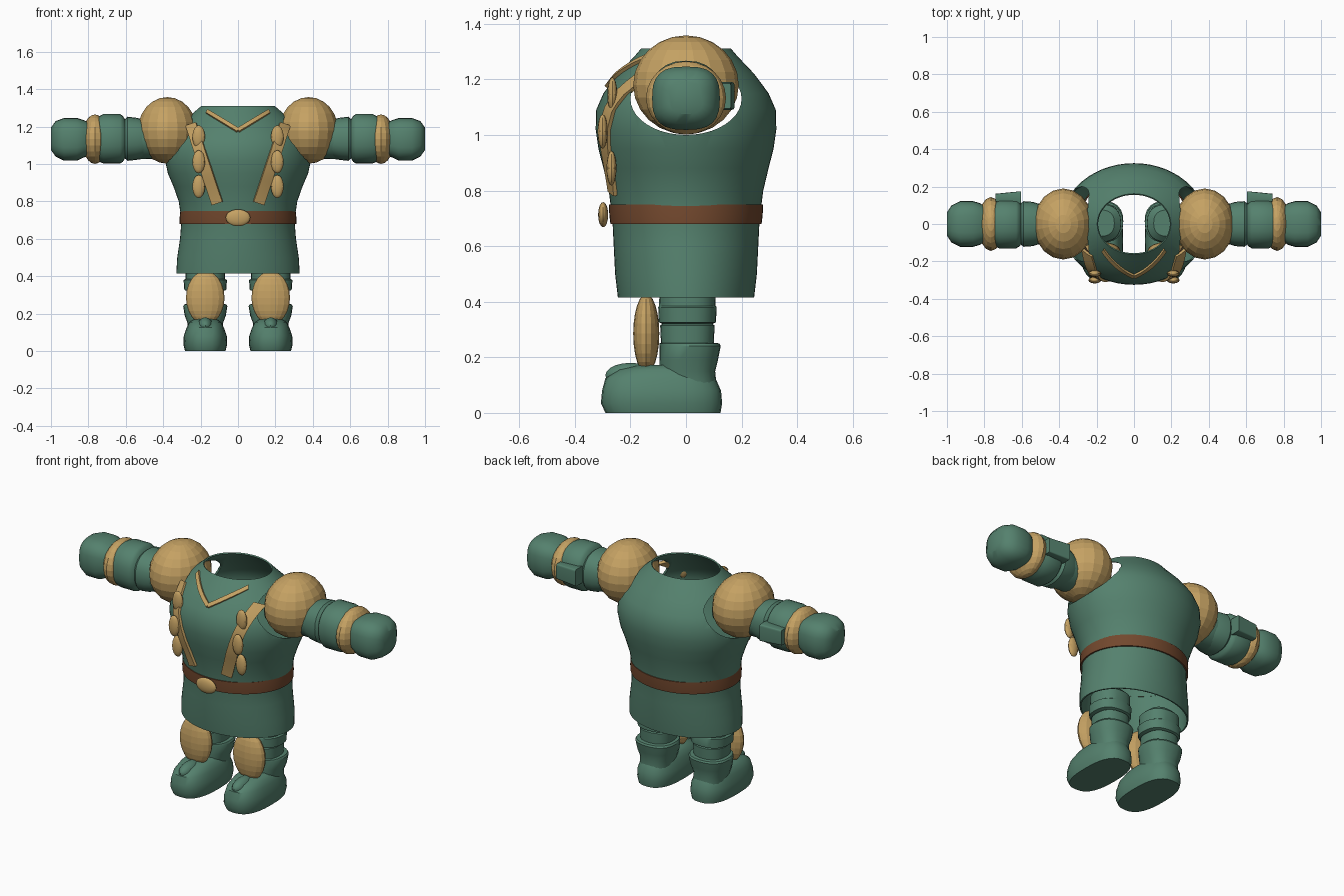
import bpy, bmesh, math
from mathutils import Vector

if "Cube" in bpy.data.objects:
    bpy.data.objects.remove(bpy.data.objects["Cube"])


def material(name, rgb):
    m = bpy.data.materials.new(name)
    m.use_nodes = True
    m.diffuse_color = (*rgb, 1)
    m.node_tree.nodes["Principled BSDF"].inputs["Base Color"].default_value = (*rgb, 1)
    return m


GREEN = material("cloth green", (0.09, 0.22, 0.155))
GOLD = material("gold", (0.56, 0.36, 0.125))
BROWN = material("leather brown", (0.17, 0.065, 0.027))


def finish(name, bm, mat, smooth=None):
    bmesh.ops.recalc_face_normals(bm, faces=bm.faces)
    me = bpy.data.meshes.new(name)
    bm.to_mesh(me)
    bm.free()
    me.materials.append(mat)
    ob = bpy.data.objects.new(name, me)
    bpy.context.collection.objects.link(ob)
    if smooth:
        shade(ob, smooth)
    return ob


def select(ob):
    bpy.ops.object.select_all(action="DESELECT")
    ob.select_set(True)
    bpy.context.view_layer.objects.active = ob


def shade(ob, angle):
    select(ob)
    bpy.ops.object.shade_smooth_by_angle(angle=math.radians(angle))


def loft(name, rings, mat, place, n=24, power=2.0, caps=True, smooth=35):
    """Skin rings (position, half width, half depth, offset) of rounded outline."""
    bm = bmesh.new()
    loops = []
    for t, a, b, off in rings:
        loop = []
        for i in range(n):
            ang = 2 * math.pi * i / n
            c, s = math.cos(ang), math.sin(ang)
            u = math.copysign(abs(c) ** (2 / power), c) * a
            v = math.copysign(abs(s) ** (2 / power), s) * b + off
            loop.append(bm.verts.new(place(t, u, v)))
        loops.append(loop)
    for lo, hi in zip(loops, loops[1:]):
        for i in range(n):
            j = (i + 1) % n
            bm.faces.new((lo[i], lo[j], hi[j], hi[i]))
    if caps:
        bm.faces.new(loops[0])
        bm.faces.new(loops[-1])
    return finish(name, bm, mat, smooth)


def ellipsoid(name, centre, radii, mat, u=16, v=10, smooth=None):
    bm = bmesh.new()
    bmesh.ops.create_uvsphere(bm, u_segments=u, v_segments=v, radius=1)
    for p in bm.verts:
        p.co = Vector(centre) + Vector(p.co[k] * radii[k] for k in range(3))
    return finish(name, bm, mat, smooth)


def apply_modifier(ob, kind, **settings):
    mod = ob.modifiers.new(kind.title(), kind)
    for key, value in settings.items():
        setattr(mod, key, value)
    select(ob)
    bpy.ops.object.modifier_apply(modifier=mod.name)


def upright(t, u, v):
    return (u, v, t)


# Tunic: hollow shell, open at neck and hem, with arm holes
TUNIC = [(0.415, 0.33, 0.245, 0), (0.5, 0.325, 0.255, 0), (0.6, 0.31, 0.26, 0),
         (0.7, 0.302, 0.265, 0), (0.8, 0.317, 0.278, 0), (0.88, 0.345, 0.297, 0),
         (0.95, 0.375, 0.315, 0), (1.02, 0.39, 0.325, 0), (1.09, 0.385, 0.323, 0),
         (1.15, 0.36, 0.297, 0), (1.22, 0.3, 0.245, 0), (1.28, 0.232, 0.188, 0),
         (1.31, 0.197, 0.162, 0)]
tunic = loft("tunic", TUNIC, GREEN, upright, n=56, caps=False, smooth=None)
apply_modifier(tunic, "SOLIDIFY", thickness=0.008, offset=-1)
cutter = loft("arm_hole_cutter", [(-1, 0.2, 0.13, 1.13), (1, 0.2, 0.13, 1.13)], GREEN,
              lambda t, u, v: (t, u, v), n=40, smooth=None)
cutter.hide_render = True
apply_modifier(tunic, "BOOLEAN", object=cutter, operation="DIFFERENCE", solver="EXACT")
bpy.data.objects.remove(cutter)
shade(tunic, 40)


def chest_y(x, z):
    """Front surface of the tunic."""
    for lo, hi in zip(TUNIC, TUNIC[1:]):
        if lo[0] <= z <= hi[0]:
            f = (z - lo[0]) / (hi[0] - lo[0])
            a, b = (lo[k] + (hi[k] - lo[k]) * f for k in (1, 2))
            return -b * math.sqrt(max(0.1, 1 - (x / a) ** 2))
    return -0.16


def ribbon(name, start, end, width, mat, lift=0.006, steps=14):
    """Flat band laid over the chest between two (x, z) points."""
    bm = bmesh.new()
    a, b = Vector(start), Vector(end)
    side = Vector((b.y - a.y, a.x - b.x)).normalized() * width / 2
    rows = []
    for i in range(steps + 1):
        p = a.lerp(b, i / steps)
        row = []
        for k in (-1, 0, 1):
            q = p + side * k
            row.append(bm.verts.new((q.x, chest_y(q.x, q.y) - lift, q.y)))
        rows.append(row)
    for r, s in zip(rows, rows[1:]):
        for k in (0, 1):
            bm.faces.new((r[k], r[k + 1], s[k + 1], s[k]))
    ob = finish(name, bm, mat)
    apply_modifier(ob, "SOLIDIFY", thickness=0.016, offset=0)
    shade(ob, 35)
    return ob


# Belt and buckle
loft("belt", [(0.68, 0.295, 0.255, 0), (0.68, 0.312, 0.272, 0), (0.715, 0.312, 0.276, 0),
              (0.75, 0.308, 0.277, 0), (0.75, 0.295, 0.26, 0)], BROWN, upright,
     n=56, caps=False)
ellipsoid("buckle", (0, -0.298, 0.713), (0.066, 0.018, 0.045), GOLD, 20, 12, 35)

for s, label in ((1, "left"), (-1, "right")):

    def along_arm(t, u, v):
        return (s * t, u, v + 1.135)

    def leg_place(t, u, v):
        return (s * 0.175 + u, v, t)

    # Chest trim
    ribbon(label + "_collar_trim", (s * 0.165, 1.28), (0, 1.18), 0.02, GOLD)
    ribbon(label + "_strap", (s * 0.25, 1.21), (s * 0.11, 0.79), 0.058, GOLD)
    for i, (z, y) in enumerate(((1.145, -0.265), (1.012, -0.3), (0.88, -0.268))):
        ellipsoid(f"{label}_bead_{i + 1}", (s * 0.21, y, z), (0.034, 0.018, 0.062),
                  GOLD, 12, 8, 35)

    # Arm
    ellipsoid(label + "_shoulder_ball", (s * 0.378, 0, 1.18), (0.16, 0.19, 0.178), GOLD, 18, 12)
    loft(label + "_upper_arm", [(0.21, 0.05, 0.05, 0), (0.23, 0.085, 0.085, 0),
                                (0.28, 0.105, 0.105, 0), (0.56, 0.11, 0.11, 0)],
         GREEN, along_arm)
    loft(label + "_sleeve", [(0.5, 0.105, 0.1, 0), (0.54, 0.118, 0.112, 0),
                             (0.59, 0.122, 0.118, 0), (0.605, 0.11, 0.105, 0),
                             (0.615, 0.122, 0.122, 0), (0.63, 0.13, 0.132, 0),
                             (0.72, 0.13, 0.132, 0), (0.79, 0.1, 0.1, 0)],
         GREEN, along_arm, power=2.3)
    loft(label + "_cuff_block", [(0.605, 0.035, 0.05, 0), (0.74, 0.022, 0.045, 0)], GREEN,
         lambda t, u, v: (s * t, 0.14 + u, 1.14 + v), n=24, power=9, smooth=30)
    ellipsoid(label + "_wrist_ball", (s * 0.765, 0, 1.133), (0.07, 0.144, 0.132), GOLD, 16, 12)
    loft(label + "_hand", [(0.79, 0.09, 0.085, 0), (0.825, 0.112, 0.1, 0),
                           (0.86, 0.122, 0.114, -0.003), (0.93, 0.122, 0.114, -0.003),
                           (0.975, 0.1, 0.095, 0), (1.0, 0.062, 0.06, 0)],
         GREEN, along_arm, power=2.8)

    # Leg with grooved cuffs
    loft(label + "_leg", [(0.1, 0.09, 0.1, 0.01), (0.15, 0.095, 0.1, 0.005),
                          (0.19, 0.11, 0.105, 0.01), (0.24, 0.118, 0.11, 0.015),
                          (0.25, 0.112, 0.108, 0.012), (0.252, 0.094, 0.095, 0.005),
                          (0.315, 0.098, 0.098, 0.005), (0.32, 0.09, 0.09, 0.005),
                          (0.326, 0.112, 0.103, 0.005), (0.38, 0.116, 0.105, 0.005),
                          (0.385, 0.106, 0.102, 0.005), (0.45, 0.105, 0.1, 0.005),
                          (0.48, 0.07, 0.07, 0.005)],
         GREEN, leg_place, power=2.4)
    ellipsoid(label + "_knee_guard", (s * 0.175, -0.143, 0.285), (0.103, 0.047, 0.143),
              GOLD, 16, 12)

    # Boot with instep ridge
    loft(label + "_boot", [(0, 0.108, 0.207, -0.083), (0.035, 0.117, 0.218, -0.088),
                           (0.08, 0.115, 0.214, -0.088), (0.125, 0.1, 0.198, -0.092),
                           (0.155, 0.085, 0.165, -0.08), (0.172, 0.06, 0.11, -0.06)],
         GREEN, leg_place, n=28, power=2.6)
    ellipsoid(label + "_instep", (s * 0.175, -0.2, 0.135), (0.042, 0.09, 0.045),
              GREEN, 16, 10, 40)
